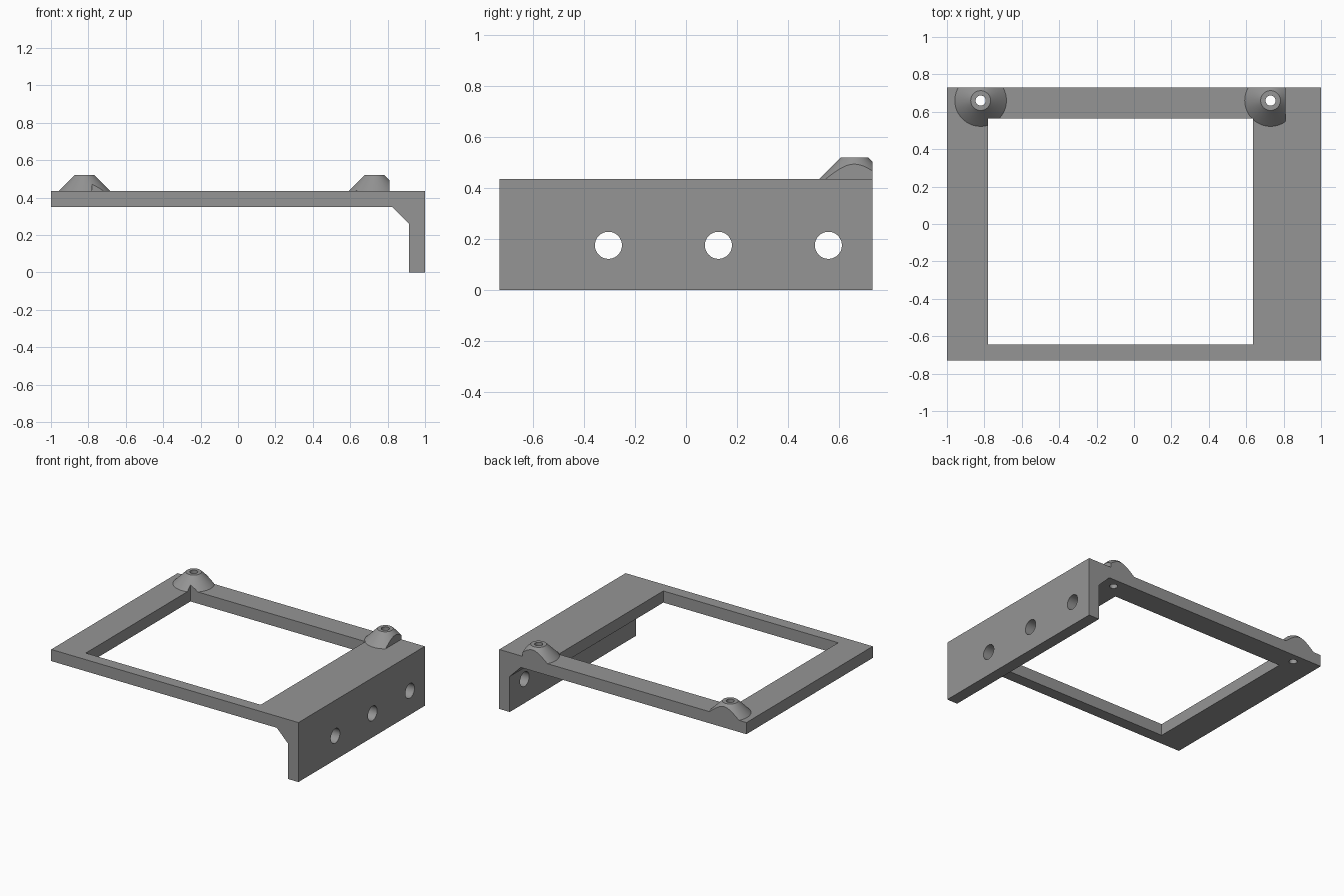
import bpy, bmesh, math
from mathutils import Matrix

if "Cube" in bpy.data.objects:
    bpy.data.objects.remove(bpy.data.objects["Cube"])

grey = bpy.data.materials.new("mid grey")
grey.diffuse_color = (0.30, 0.30, 0.30, 1)
grey.use_nodes = True
grey.node_tree.nodes["Principled BSDF"].inputs["Base Color"].default_value = grey.diffuse_color

PLATE_BOTTOM, PLATE_TOP, BOSS_TOP = 0.35, 0.435, 0.52
BACK = 0.73


def make_object(name, bm):
    bmesh.ops.recalc_face_normals(bm, faces=bm.faces)
    mesh = bpy.data.meshes.new(name)
    bm.to_mesh(mesh)
    bm.free()
    mesh.materials.append(grey)
    obj = bpy.data.objects.new(name, mesh)
    bpy.context.collection.objects.link(obj)
    return obj


def box(name, x0, x1, y0, y1, z0, z1):
    bm = bmesh.new()
    bmesh.ops.create_cube(bm, size=1)
    bmesh.ops.scale(bm, vec=(x1 - x0, y1 - y0, z1 - z0), verts=bm.verts)
    bmesh.ops.translate(bm, vec=((x0 + x1) / 2, (y0 + y1) / 2, (z0 + z1) / 2), verts=bm.verts)
    return make_object(name, bm)


def cone(name, centre, r1, r2, depth, along_x=False):
    bm = bmesh.new()
    turn = Matrix.Rotation(math.pi / 2, 4, 'Y') if along_x else Matrix()
    bmesh.ops.create_cone(bm, cap_ends=True, segments=64, radius1=r1, radius2=r2,
                          depth=depth, matrix=Matrix.Translation(centre) @ turn)
    return make_object(name, bm)


def combine(target, tool, operation):
    """Apply a boolean and discard the tool."""
    mod = target.modifiers.new("boolean", 'BOOLEAN')
    mod.operation, mod.solver, mod.object = operation, 'EXACT', tool
    bpy.context.view_layer.objects.active = target
    bpy.ops.object.modifier_apply(modifier=mod.name)
    bpy.data.objects.remove(tool)


# Plate and mounting flange: one profile extruded front to back (trimmed later)
profile = [(-1, PLATE_BOTTOM), (0.825, PLATE_BOTTOM), (0.915, 0.26), (0.915, 0),
           (1, 0), (1, PLATE_TOP), (-1, PLATE_TOP)]
bm = bmesh.new()
face = bm.faces.new([bm.verts.new((x, -BACK, z)) for x, z in profile])
ext = bmesh.ops.extrude_face_region(bm, geom=[face])
bmesh.ops.translate(bm, vec=(0, 1.7, 0),
                    verts=[v for v in ext["geom"] if isinstance(v, bmesh.types.BMVert)])
bracket = make_object("bracket_frame", bm)

# Conical screw bosses, sunk slightly into the plate
sunk = 0.40
for x in (-0.82, 0.73):
    boss = cone("boss", (x, 0.66, (sunk + BOSS_TOP) / 2),
                0.053 + BOSS_TOP - sunk, 0.053, BOSS_TOP - sunk)
    if x > 0:  # flat side clearing the flange
        combine(boss, box("boss_trim", 0.81, 1.2, 0.2, 1.2, 0.2, 0.8), 'DIFFERENCE')
    combine(bracket, boss, 'UNION')

# Window opening and flat back edge
combine(bracket, box("window_cutter", -0.78, 0.635, -0.645, 0.565, 0.2, 0.8), 'DIFFERENCE')
combine(bracket, box("back_trim", -1.5, 1.5, BACK, 1.5, -0.5, 1), 'DIFFERENCE')

# Screw holes through the bosses
for x in (-0.82, 0.73):
    combine(bracket, cone("screw_hole", (x, 0.66, 0.45), 0.027, 0.027, 0.4), 'DIFFERENCE')

# Mounting holes through the flange
for y in (-0.304, 0.127, 0.558):
    combine(bracket, cone("flange_hole", (0.96, y, 0.175), 0.053, 0.053, 0.3, True), 'DIFFERENCE')

# Smooth round surfaces, crisp edges
bpy.ops.object.select_all(action='DESELECT')
bracket.select_set(True)
bpy.context.view_layer.objects.active = bracket
bpy.ops.object.shade_smooth_by_angle(angle=math.radians(30))
